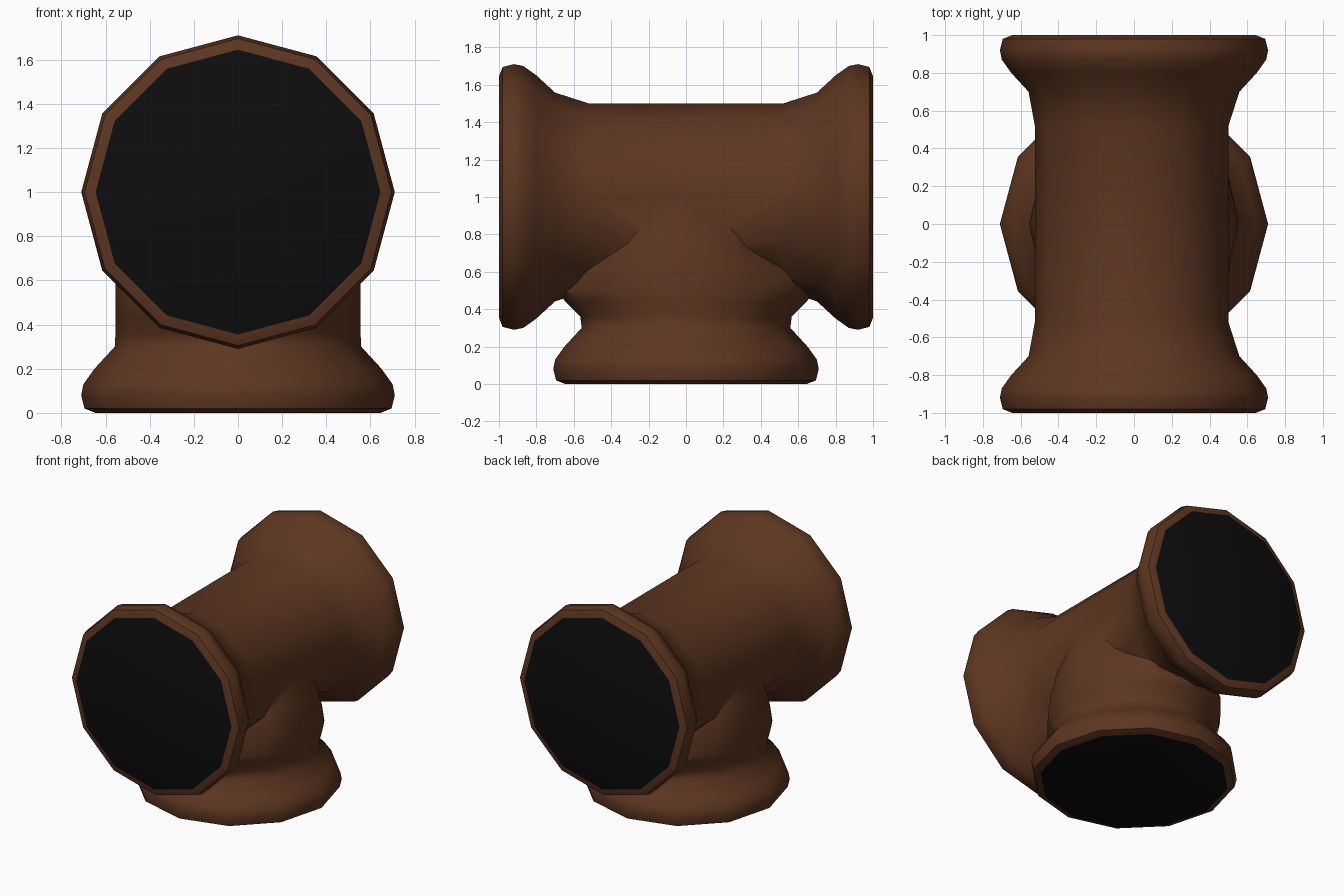
import bpy, bmesh, math
from mathutils import Vector

if "Cube" in bpy.data.objects:
    bpy.data.objects.remove(bpy.data.objects["Cube"])

N = 12


def material(name, rgb):
    m = bpy.data.materials.new(name)
    m.diffuse_color = (*rgb, 1)
    m.use_nodes = True
    m.node_tree.nodes["Principled BSDF"].inputs["Base Color"].default_value = m.diffuse_color
    return m


brown = material("brown_pipe", (0.11, 0.037, 0.015))
black = material("black_opening", (0.004, 0.004, 0.004))


def loft(name, rings, place, dark_ends):
    """Skin 12-sided rings (height, radius_a, radius_b, radius_a on negative side)."""
    bm = bmesh.new()
    loops = []
    for h, ra, rb, rneg in rings:
        loop = []
        for i in range(N):
            t = 2 * math.pi * i / N
            c = math.cos(t)
            loop.append(bm.verts.new(place(c * (ra if c > 0 else rneg), rb * math.sin(t), h)))
        loops.append(loop)
    for a, b in zip(loops, loops[1:]):
        for i in range(N):
            j = (i + 1) % N
            bm.faces.new((a[i], a[j], b[j], b[i]))
    for k in (0, -1):
        f = bm.faces.new(loops[k])
        f.material_index = 1 if k in dark_ends else 0
    bmesh.ops.recalc_face_normals(bm, faces=bm.faces)
    me = bpy.data.meshes.new(name)
    bm.to_mesh(me)
    bm.free()
    me.materials.append(brown)
    me.materials.append(black)
    ob = bpy.data.objects.new(name, me)
    bpy.context.collection.objects.link(ob)
    return ob


# Flared collar profile: distance from the opening, radius
flare = [(0, 0.645), (0.02, 0.695), (0.08, 0.71), (0.13, 0.70), (0.20, 0.65), (0.30, 0.558)]

# Horizontal main pipe with a collar at both ends
half = [(d - 1, r, r, r) for d, r in flare] + [(-0.52, 0.5, 0.5, 0.525)]
main = half + [(-h, a, b, n) for h, a, b, n in reversed(half)]
pipe = loft("tee_pipe", main, lambda u, v, h: Vector((u, h, 1 + v)), (0, -1))

# Downward branch, widening along the pipe to form the fillet
branch_rings = [(d, r, r, r) for d, r in flare] + [
    (0.36, 0.555, 0.565, 0.555), (0.44, 0.555, 0.645, 0.555), (0.49, 0.555, 0.68, 0.555),
    (0.62, 0.555, 0.62, 0.555), (0.80, 0.545, 0.50, 0.55), (1.0, 0.49, 0.30, 0.51)]
branch = loft("branch", branch_rings, lambda u, v, h: Vector((u, v, h)), (0,))

# Join the two pipes into one skin
mod = pipe.modifiers.new("join_branch", 'BOOLEAN')
mod.operation = 'UNION'
mod.solver = 'EXACT'
mod.object = branch
bpy.context.view_layer.objects.active = pipe
pipe.select_set(True)
bpy.ops.object.modifier_apply(modifier=mod.name)
bpy.data.objects.remove(branch)
bpy.ops.object.shade_smooth_by_angle(angle=math.radians(50))
